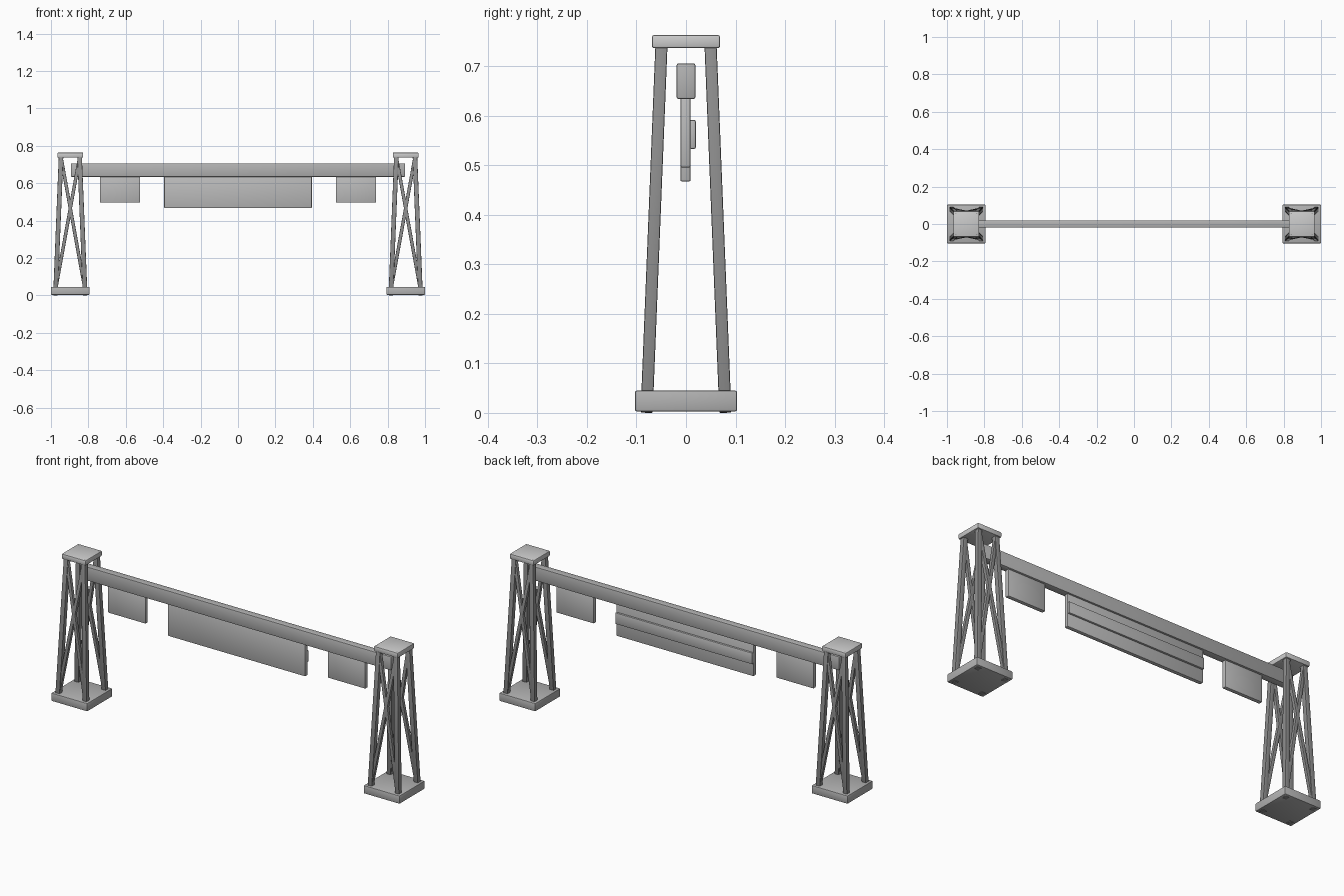
import bpy
from math import radians
from mathutils import Matrix, Vector

if "Cube" in bpy.data.objects:
    bpy.data.objects.remove(bpy.data.objects["Cube"])


def paint(name, v):
    mat = bpy.data.materials.new(name)
    mat.diffuse_color = (v, v, v, 1)
    mat.use_nodes = True
    mat.node_tree.nodes["Principled BSDF"].inputs["Base Color"].default_value = mat.diffuse_color
    return mat


LEG = paint("dark_steel", 0.27)
BASE = paint("mid_grey", 0.45)
CAP = paint("light_grey", 0.6)
BEAM = paint("beam_grey", 0.45)
PANEL = paint("panel_grey", 0.5)


def bar(name, matrix, mat, bevel):
    # unit cube shaped by a matrix, with softened edges
    bpy.ops.mesh.primitive_cube_add(size=1)
    ob = bpy.context.object
    ob.name = name
    ob.data.transform(matrix)
    ob.data.materials.append(mat)
    mod = ob.modifiers.new("soft_edges", 'BEVEL')
    mod.width = bevel
    mod.segments = 2
    bpy.ops.object.modifier_apply(modifier=mod.name)
    bpy.ops.object.shade_smooth_by_angle(angle=radians(30))


def box(name, center, size, mat, bevel=0.004):
    bar(name, Matrix.Translation(center) @ Matrix.Diagonal((*size, 1)), mat, bevel)


def strut(name, a, b, thick):
    # square bar from a to b, with its sides kept facing x and y
    a, b = Vector(a), Vector(b)
    z = (b - a).normalized()
    x = Vector((0, 1, 0)).cross(z).normalized()
    rot = Matrix((x, z.cross(x), z)).transposed().to_4x4()
    size = Matrix.Diagonal((thick, thick, (b - a).length, 1))
    bar(name, Matrix.Translation((a + b) / 2) @ rot @ size, LEG, 0.003)


def spread(z):
    # leg offset from the tower axis at height z
    return 0.0795 - 0.0403 * z


# Two tapered towers
for side, label in ((-1, "left"), (1, "right")):
    cx = 0.8965 * side
    box(f"{label}_base", (cx, 0, 0.024), (0.207, 0.207, 0.042), BASE)
    box(f"{label}_cap", (cx, 0, 0.75), (0.138, 0.138, 0.027), CAP, 0.005)
    for sy, face in ((-1, "front"), (1, "back")):
        for sx, hand in ((-1, "a"), (1, "b")):
            lo, hi = spread(0), spread(0.763)
            strut(f"{label}_{face}_leg_{hand}", (cx + sx * lo, sy * lo, 0.0005),
                  (cx + sx * hi, sy * hi, 0.763), 0.0245)
            # diagonal brace on the front and back of the tower
            lo, hi = spread(0.04), spread(0.735)
            strut(f"{label}_{face}_brace_{hand}", (cx + sx * lo, sy * lo, 0.035),
                  (cx - sx * hi, sy * hi, 0.74), 0.018)

# Crossbeam
box("crossbeam", (0, 0, 0.67), (1.786, 0.038, 0.072), BEAM)

# Hanging panels
box("main_sign_panel", (0, -0.001, 0.5525), (0.789, 0.021, 0.171), PANEL)
box("sign_back_strip", (0, 0.0135, 0.5625), (0.787, 0.013, 0.059), PANEL)
for side, label in ((-1, "left"), (1, "right")):
    box(f"{label}_side_panel", (0.631 * side, -0.001, 0.5655),
        (0.216, 0.021, 0.14), PANEL)
